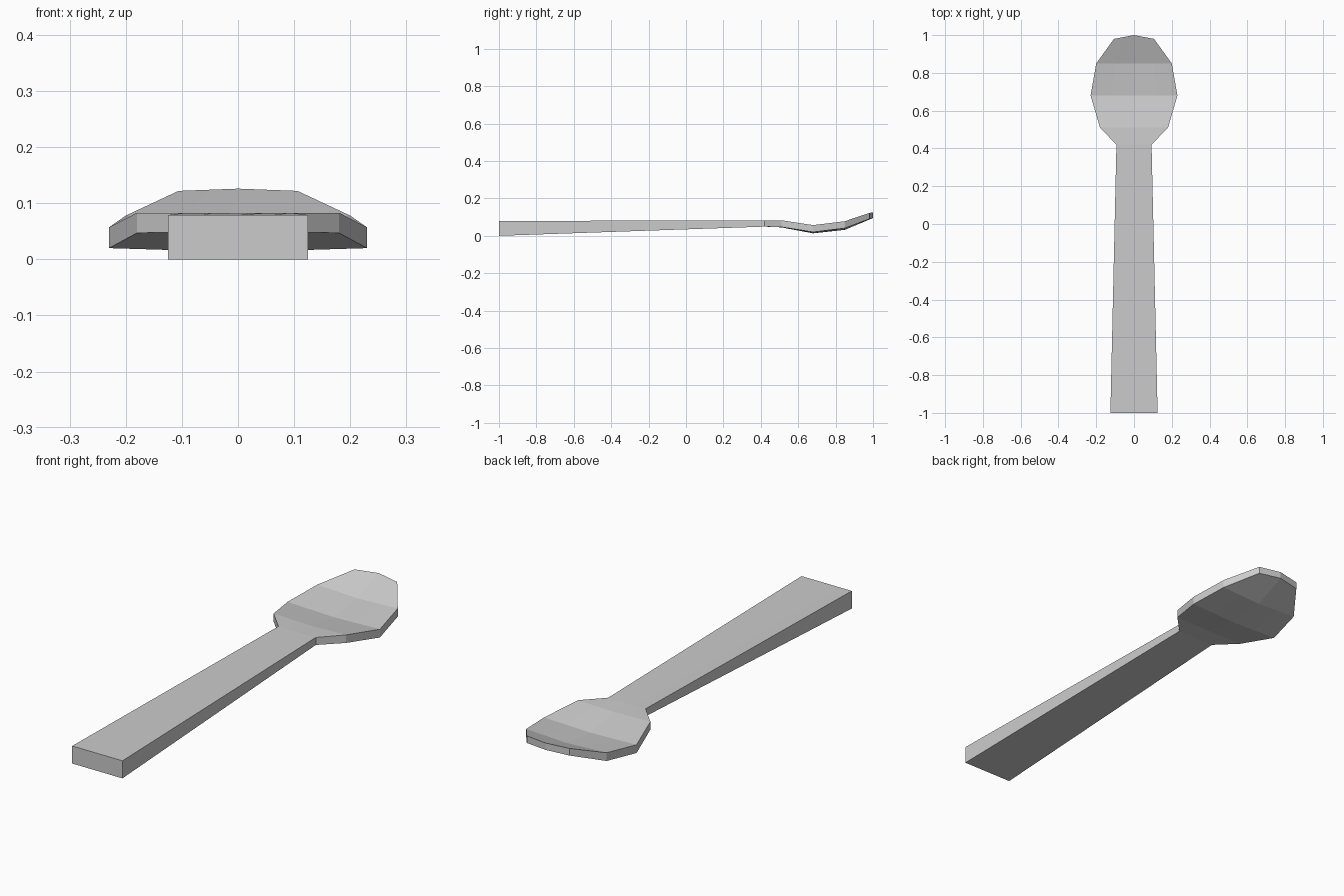
import bpy, bmesh

if "Cube" in bpy.data.objects:
    bpy.data.objects.remove(bpy.data.objects["Cube"])


def loft(name, rows, cap_first=False, cap_last=False):
    """Slab lofted along y. Row: half width, (edge y, top z, bottom z), (centre y, top z, bottom z)."""
    bm = bmesh.new()
    rings = []
    for w, edge, mid in rows:
        top, bottom = [], []
        for f in (-1, -0.5, 0, 0.5, 1):
            t = abs(f)
            y, zt, zb = (m + (e - m) * t for e, m in zip(edge, mid))
            top.append(bm.verts.new((f * w, y, zt)))
            bottom.append(bm.verts.new((f * w, y, zb)))
        rings.append(top + bottom[::-1])
    for a, b in zip(rings, rings[1:]):
        for i in range(len(a)):
            j = (i + 1) % len(a)
            bm.faces.new((a[i], a[j], b[j], b[i]))
    for use, ring in ((cap_first, rings[0]), (cap_last, rings[-1])):
        if use:
            n = len(ring)
            for i in range(n // 2 - 1):
                bm.faces.new((ring[i], ring[i + 1], ring[n - 2 - i], ring[n - 1 - i]))
    bmesh.ops.recalc_face_normals(bm, faces=bm.faces)
    # an open loft may be oriented inside out: check a face on the upper side
    bm.faces.ensure_lookup_table()
    if bm.faces[0].normal.z < 0:
        bmesh.ops.reverse_faces(bm, faces=bm.faces)
    mesh = bpy.data.meshes.new(name)
    bm.to_mesh(mesh)
    bm.free()
    obj = bpy.data.objects.new(name, mesh)
    bpy.context.collection.objects.link(obj)
    return obj


# Neck section shared by both parts
neck = (0.093, (0.42, 0.083, 0.049), (0.42, 0.082, 0.049))

# Tapered handle, thick at the free end
loft("handle", [(0.125, (-1.0, 0.079, 0.0), (-1.0, 0.079, 0.0)), neck], cap_first=True)

# Shallow faceted bowl with an upturned tip
loft("bowl", [
    neck,
    (0.18, (0.51, 0.083, 0.047), (0.51, 0.078, 0.045)),
    (0.23, (0.68, 0.057, 0.020), (0.68, 0.050, 0.013)),
    (0.20, (0.85, 0.078, 0.041), (0.85, 0.069, 0.032)),
    (0.106, (0.98, 0.122, 0.090), (1.0, 0.126, 0.095)),
], cap_last=True)
